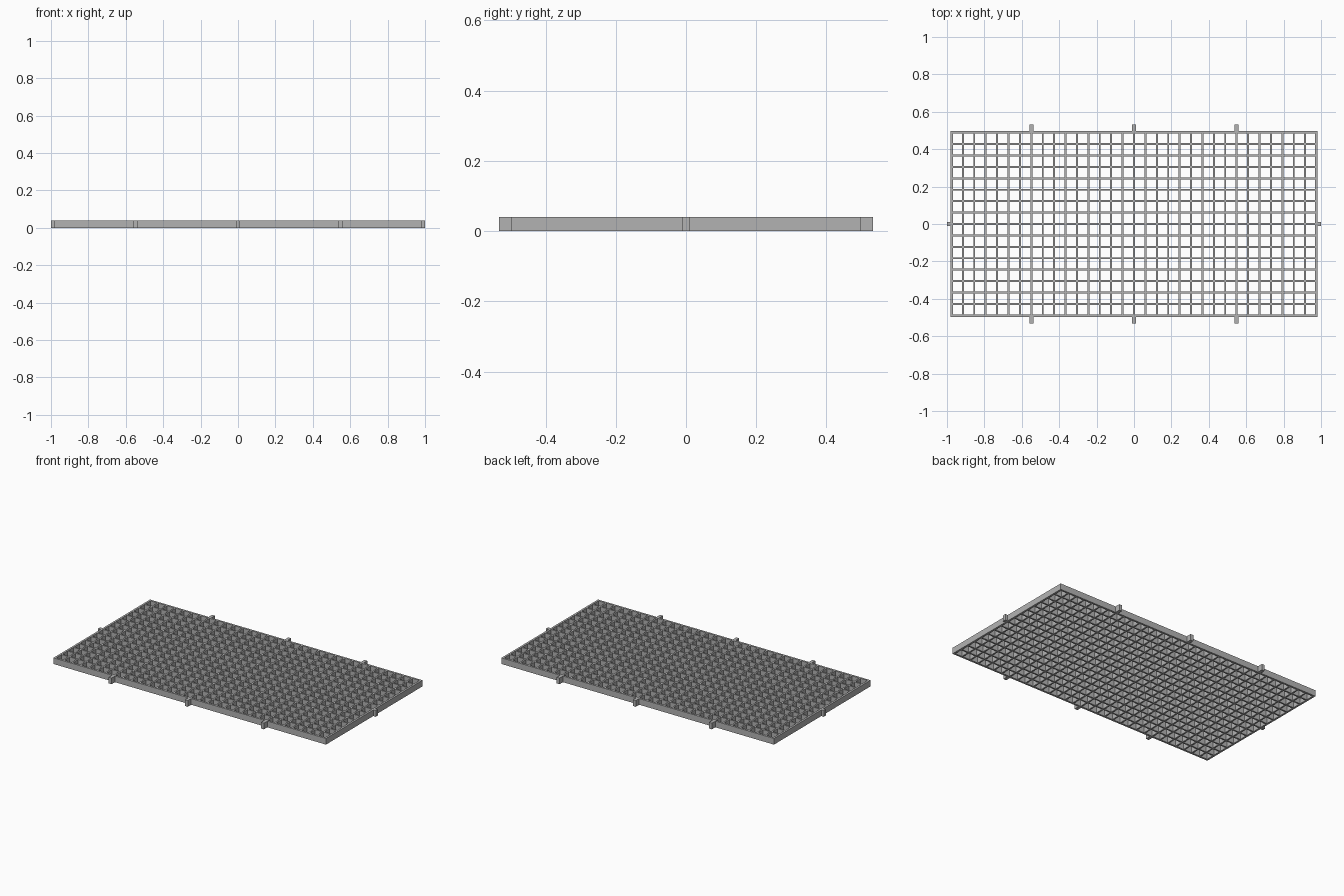
import bpy
import bmesh

HEIGHT = 0.04
PITCH = 0.061      # spacing of the lattice bars
BAR = 0.01         # bar thickness
RIM = 0.013        # frame thickness
HALF_X, HALF_Y = 0.982, 0.497
REACH_X, REACH_Y = 1.0, 0.532
TAB = 0.021

if "Cube" in bpy.data.objects:
    bpy.data.objects.remove(bpy.data.objects["Cube"], do_unlink=True)

grey = bpy.data.materials.new("plain_grey")
grey.use_nodes = True
colour = (0.45, 0.45, 0.45, 1.0)
grey.diffuse_color = colour
grey.node_tree.nodes["Principled BSDF"].inputs["Base Color"].default_value = colour


def finish(bm, name):
    bmesh.ops.recalc_face_normals(bm, faces=bm.faces)
    mesh = bpy.data.meshes.new(name)
    bm.to_mesh(mesh)
    bm.free()
    mesh.materials.append(grey)
    obj = bpy.data.objects.new(name, mesh)
    bpy.context.collection.objects.link(obj)
    return obj


def cuts(half, bars_each_side):
    """Edges of alternating solid and open strips across the panel."""
    edges = [-half, -half + RIM]
    for i in range(-bars_each_side, bars_each_side + 1):
        edges += [i * PITCH - BAR / 2, i * PITCH + BAR / 2]
    return edges + [half - RIM, half]


def box(name, x0, x1, y0, y1):
    bm = bmesh.new()
    bmesh.ops.create_cube(bm, size=1)
    for v in bm.verts:
        v.co.x = x0 if v.co.x < 0 else x1
        v.co.y = y0 if v.co.y < 0 else y1
        v.co.z = 0 if v.co.z < 0 else HEIGHT
    return finish(bm, name)


# Frame and lattice in one piece: flat pattern with square openings, then raised
xs, ys = cuts(HALF_X, 15), cuts(HALF_Y, 7)
bm = bmesh.new()
grid = [[bm.verts.new((x, y, 0)) for y in ys] for x in xs]
for i in range(len(xs) - 1):
    for j in range(len(ys) - 1):
        if i % 2 and j % 2:
            continue
        bm.faces.new((grid[i][j], grid[i + 1][j], grid[i + 1][j + 1], grid[i][j + 1]))
raised = bmesh.ops.extrude_face_region(bm, geom=bm.faces[:], use_keep_orig=True)
for v in raised["geom"]:
    if isinstance(v, bmesh.types.BMVert):
        v.co.z = HEIGHT
finish(bm, "grating_panel")

# Locating tabs along the long edges
for place, x in (("right", -9 * PITCH), ("middle", 0), ("left", 9 * PITCH)):
    box(f"front_tab_{place}", x - TAB / 2, x + TAB / 2, -REACH_Y, -HALF_Y)
    box(f"back_tab_{place}", x - TAB / 2, x + TAB / 2, HALF_Y, REACH_Y)

# Locating tabs on the short ends
box("left_end_tab", HALF_X, REACH_X, -TAB / 2, TAB / 2)
box("right_end_tab", -REACH_X, -HALF_X, -TAB / 2, TAB / 2)
